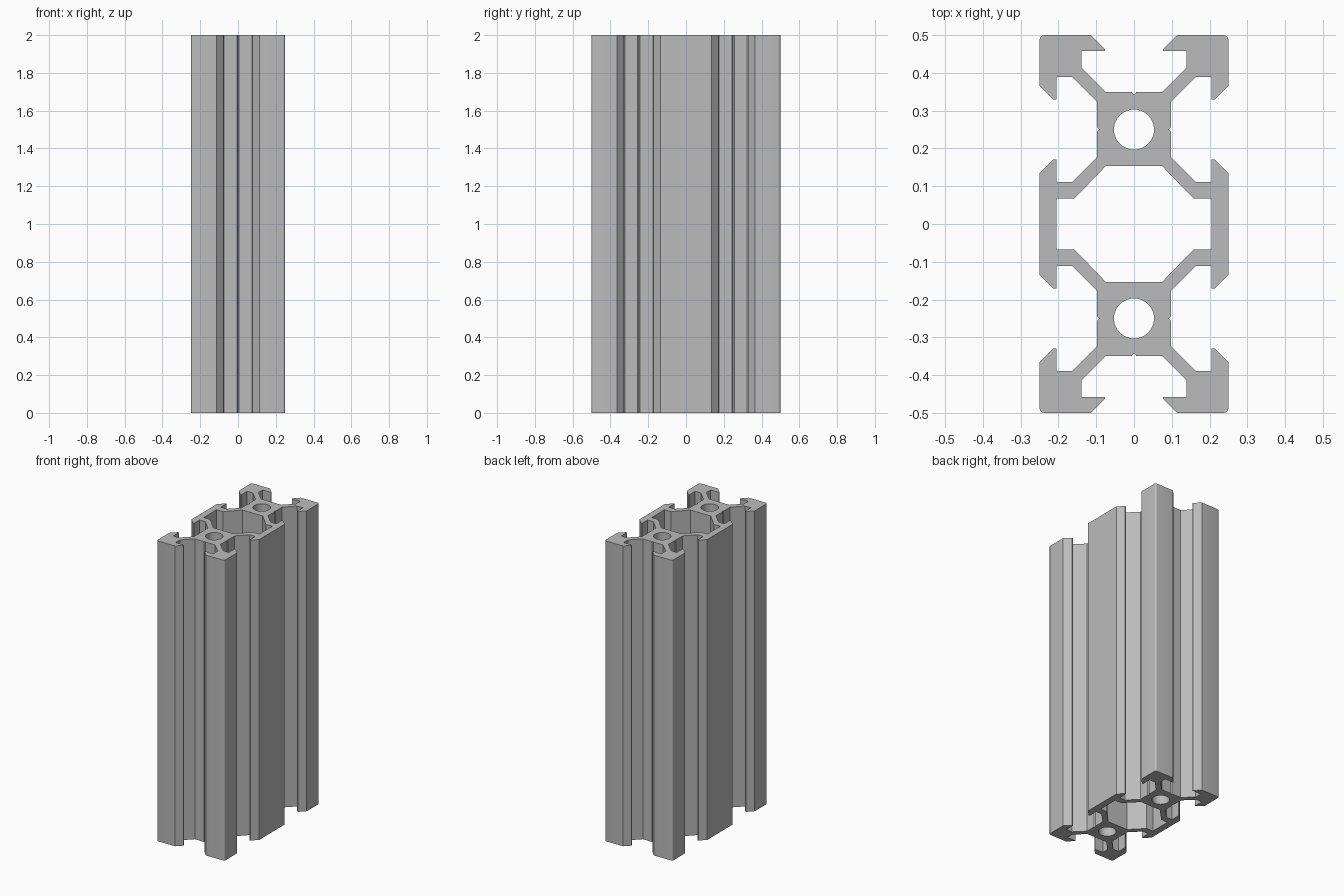
import bpy
import bmesh
from math import cos, sin, pi, radians
from mathutils import Vector

cube = bpy.data.objects.get("Cube")
if cube:
    bpy.data.objects.remove(cube, do_unlink=True)

LENGTH = 2.0
CORE_Y = 0.25        # centre of each bored core
BORE = 0.053
ROUND = 0.013        # outer corner radius


def arc(cx, cy, r, start, end, steps):
    angles = [start + (end - start) * i / steps for i in range(steps + 1)]
    return [(cx + r * cos(a), cy + r * sin(a)) for a in angles]


def mirror_loop(quarter):
    """Mirror a quarter profile across both axes into one closed loop."""
    half = quarter + [(x, -y) for x, y in reversed(quarter)]
    full = half + [(-x, y) for x, y in reversed(half)]
    loop = []
    for p in full:
        if not loop or (Vector(p) - Vector(loop[-1])).length > 1e-5:
            loop.append(p)
    if (Vector(loop[0]) - Vector(loop[-1])).length < 1e-5:
        loop.pop()
    return loop


# Outer quarter: end slot, corner block, then the side slot and side wall
end_slot = [(0, 0.342), (0.006, 0.349), (0.074, 0.349), (0.139, 0.413),
            (0.139, 0.458), (0.077, 0.458), (0.077, 0.463), (0.114, 0.5)]
corner = arc(0.25 - ROUND, 0.5 - ROUND, ROUND, pi / 2, 0, 4)
slot_half = [(0.25, 0.116), (0.213, 0.079), (0.205, 0.079), (0.205, 0.139),
             (0.163, 0.139), (0.098, 0.074), (0.098, 0.006)]
side_slot = ([(x, CORE_Y + d) for x, d in slot_half] + [(0.092, CORE_Y)]
             + [(x, CORE_Y - d) for x, d in reversed(slot_half)])
outer = mirror_loop(end_slot + corner + side_slot)

# Central cavity and the two round bores
cavity = mirror_loop([(0.074, 0.154), (0.157, 0.068), (0.205, 0.068)])
bores = [arc(0, s * CORE_Y, BORE, 0, 2 * pi, 40)[:-1] for s in (1, -1)]

# Fill the section and extrude it to full length
bm = bmesh.new()
edges = []
for loop in [outer, cavity] + bores:
    verts = [bm.verts.new((x, y, 0)) for x, y in loop]
    edges += [bm.edges.new((v, verts[i - 1])) for i, v in enumerate(verts)]
bmesh.ops.triangle_fill(bm, use_beauty=True, use_dissolve=False,
                        edges=edges, normal=(0, 0, 1))
top = bmesh.ops.extrude_face_region(bm, geom=bm.faces[:])
bmesh.ops.translate(bm, vec=(0, 0, LENGTH),
                    verts=[g for g in top["geom"]
                           if isinstance(g, bmesh.types.BMVert)])
bmesh.ops.recalc_face_normals(bm, faces=bm.faces[:])

mesh = bpy.data.meshes.new("slotted_rail")
bm.to_mesh(mesh)
bm.free()
rail = bpy.data.objects.new("slotted_rail", mesh)
bpy.context.collection.objects.link(rail)

# Plain aluminium grey
grey = bpy.data.materials.new("aluminium_grey")
grey.use_nodes = True
colour = (0.5, 0.5, 0.5, 1)
grey.diffuse_color = colour
grey.node_tree.nodes["Principled BSDF"].inputs["Base Color"].default_value = colour
mesh.materials.append(grey)

bpy.context.view_layer.objects.active = rail
rail.select_set(True)
bpy.ops.object.shade_smooth_by_angle(angle=radians(30))
